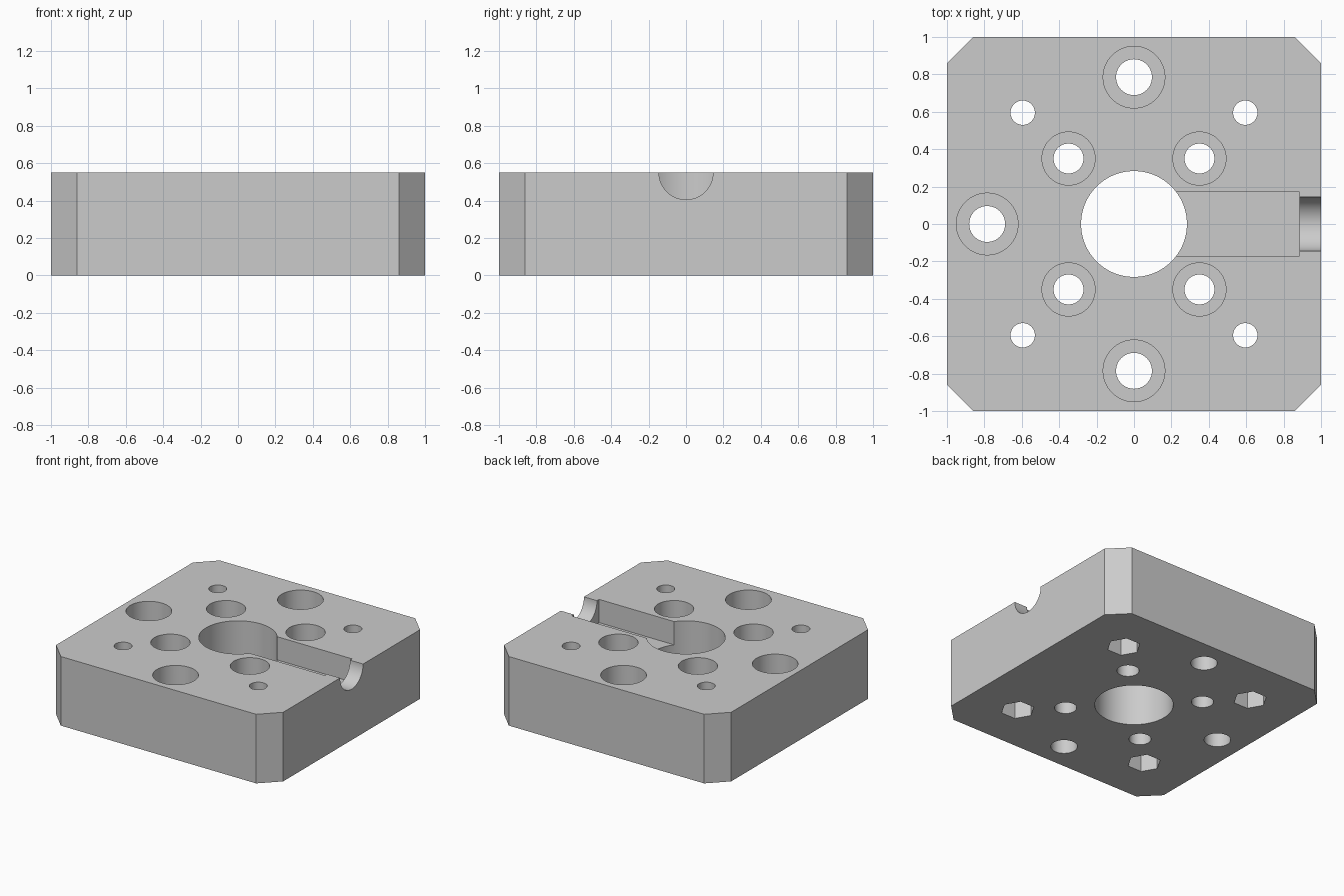
import bpy, bmesh, math
from mathutils import Matrix

HEIGHT = 0.55
CORNERS = [(sx, sy) for sx in (-1, 1) for sy in (-1, 1)]
BOLTS = [(0, 0.785), (0, -0.785), (-0.785, 0)]

cube = bpy.data.objects.get("Cube")
if cube:
    bpy.data.objects.remove(cube, do_unlink=True)

grey = bpy.data.materials.new("plain_grey")
grey.use_nodes = True
colour = (0.6, 0.6, 0.6, 1)
grey.diffuse_color = colour
grey.node_tree.nodes["Principled BSDF"].inputs["Base Color"].default_value = colour


def make_object(name, bm):
    bmesh.ops.recalc_face_normals(bm, faces=bm.faces)
    mesh = bpy.data.meshes.new(name)
    bm.to_mesh(mesh)
    bm.free()
    mesh.materials.append(grey)
    obj = bpy.data.objects.new(name, mesh)
    bpy.context.collection.objects.link(obj)
    return obj


def cylinder(bm, x, y, radius, low, high, sides=64):
    bmesh.ops.create_cone(bm, cap_ends=True, segments=sides, radius1=radius,
                          radius2=radius, depth=high - low,
                          matrix=Matrix.Translation((x, y, (low + high) / 2)))


def box(bm, x0, x1, y0, y1, z0, z1):
    size = Matrix.Diagonal((x1 - x0, y1 - y0, z1 - z0, 1))
    place = Matrix.Translation(((x0 + x1) / 2, (y0 + y1) / 2, (z0 + z1) / 2))
    bmesh.ops.create_cube(bm, size=1, matrix=place @ size)


# Square block with chamfered vertical corners
bm = bmesh.new()
box(bm, -1, 1, -1, 1, 0, HEIGHT)
uprights = [e for e in bm.edges if abs(e.verts[0].co.z - e.verts[1].co.z) > 0.1]
bmesh.ops.bevel(bm, geom=uprights, offset=0.14, offset_type='OFFSET',
                segments=1, affect='EDGES')
block = make_object("mounting_block", bm)

# Through holes and the round cable notch in the side
bm = bmesh.new()
cylinder(bm, 0, 0, 0.283, -0.1, 0.7, 96)
for x, y in BOLTS:
    cylinder(bm, x, y, 0.096, -0.1, 0.7)
for sx, sy in CORNERS:
    cylinder(bm, sx * 0.35, sy * 0.35, 0.08, -0.1, 0.7)
    cylinder(bm, sx * 0.595, sy * 0.595, 0.065, -0.1, 0.7)
turn = Matrix.Translation((0.95, 0, HEIGHT)) @ Matrix.Rotation(math.pi / 2, 4, 'Y')
bmesh.ops.create_cone(bm, cap_ends=True, segments=64, radius1=0.145,
                      radius2=0.145, depth=0.3, matrix=turn)
holes = make_object("hole_cutter", bm)

# Counterbores on top, hexagonal nut pockets below, and the channel
bm = bmesh.new()
for x, y in BOLTS:
    cylinder(bm, x, y, 0.165, 0.27, 0.7)
for sx, sy in CORNERS:
    cylinder(bm, sx * 0.35, sy * 0.35, 0.142, 0.27, 0.7)
    # Six-sided pocket with corners pointing along x
    spot = Matrix.Translation((sx * 0.595, sy * 0.595, 0.05))
    bmesh.ops.create_cone(bm, cap_ends=True, segments=6, radius1=0.123,
                          radius2=0.123, depth=0.4,
                          matrix=spot @ Matrix.Rotation(math.pi / 2, 4, 'Z'))
box(bm, 0.05, 0.885, -0.172, 0.172, 0.365, 0.7)
pockets = make_object("pocket_cutter", bm)

# Cut the block and discard the cutters
bpy.ops.object.select_all(action='DESELECT')
bpy.context.view_layer.objects.active = block
block.select_set(True)
for cutter in (holes, pockets):
    cutter.hide_render = True
    cut = block.modifiers.new(cutter.name, 'BOOLEAN')
    cut.operation = 'DIFFERENCE'
    cut.solver = 'EXACT'
    cut.object = cutter
    bpy.ops.object.modifier_apply(modifier=cut.name)
    bpy.data.objects.remove(cutter, do_unlink=True)

bpy.ops.object.shade_smooth_by_angle(angle=math.radians(30))
